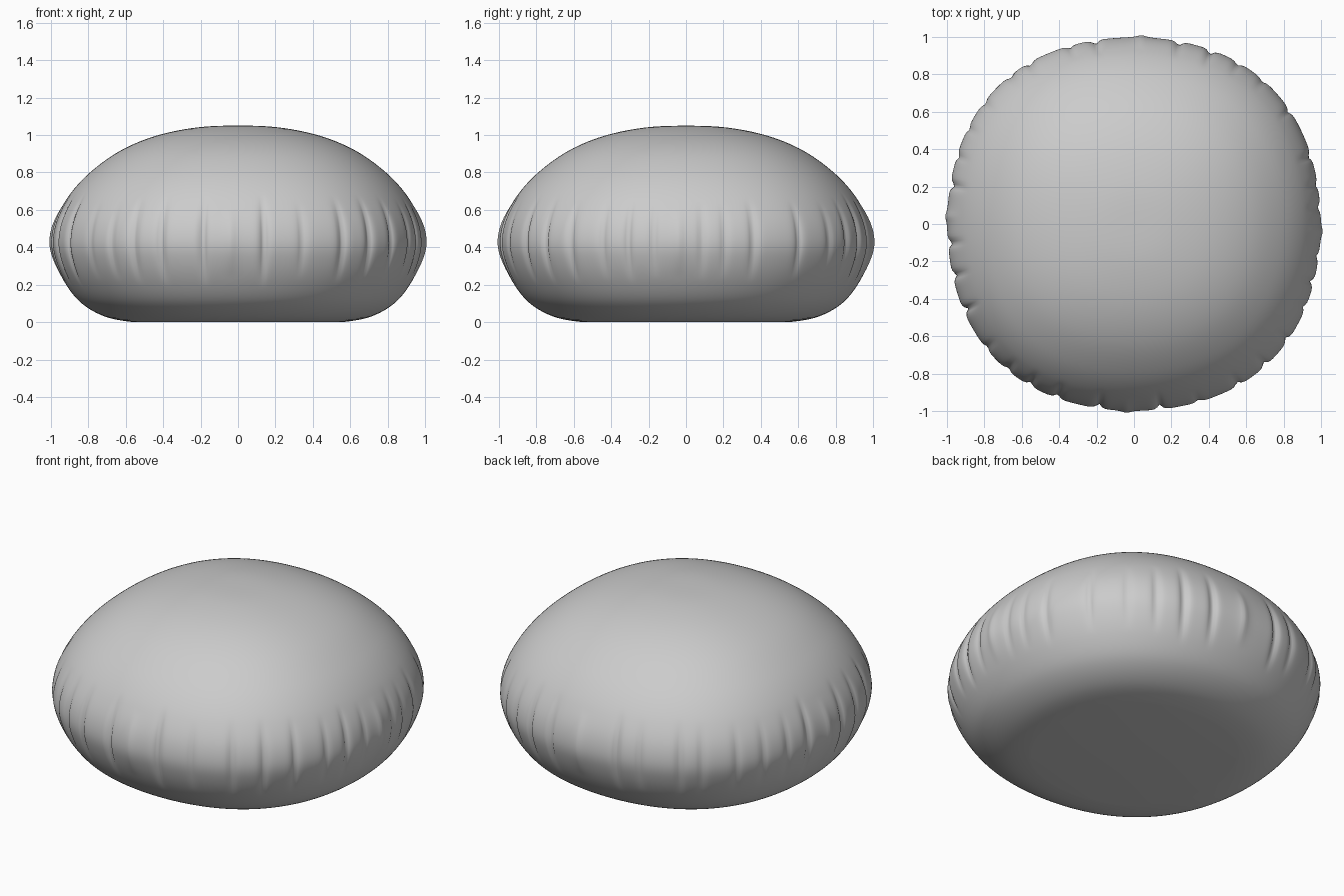
import bpy, bmesh, math, random
from mathutils import Vector

if "Cube" in bpy.data.objects:
    bpy.data.objects.remove(bpy.data.objects["Cube"])

random.seed(4)
SEG, SUB, SEAM = 400, 7, 0.44

# side profile (radius, height), top centre to edge of flat base
PROFILE = [(0.0, 1.05), (0.22, 1.04), (0.44, 0.995), (0.63, 0.915), (0.79, 0.80),
           (0.90, 0.68), (0.965, 0.56), (0.99, 0.44), (0.977, 0.335), (0.93, 0.22),
           (0.84, 0.105), (0.71, 0.03), (0.55, 0.0)]

# pleat angles in degrees around the seam
PLEATS = [5, 12, 21, 36, 48, 57, 66, 76, 102, 110, 123, 130, 141, 150, 159, 168,
          186, 196, 207, 220, 229, 237, 246, 259, 278, 290, 303, 313, 323, 334, 342, 350]
DEPTHS = [random.uniform(0.016, 0.04) for _ in PLEATS]
BUMPS = [87.7, 177.7, 267.7, 357.7]


def smooth_curve(pts):
    pts = [Vector(p) for p in pts]
    ext = [Vector((-pts[1].x, pts[1].y))] + pts + [Vector((0.4, 0.0))]
    out = []
    for i in range(1, len(ext) - 2):
        a, b, c, d = ext[i - 1:i + 3]
        for k in range(SUB):
            t = k / SUB
            out.append(0.5 * (2 * b + (c - a) * t + (2 * a - 5 * b + 4 * c - d) * t * t
                              + (3 * b - a - 3 * c + d) * t ** 3))
    out.append(pts[-1])
    return out


def gap(a, b):
    return abs((a - b + 180) % 360 - 180)


def pleat_offset(deg, z):
    off = 0.0
    for a, d in zip(PLEATS, DEPTHS):
        reach = 0.17 + 2.2 * d
        f = max(0.0, 1 - ((z - SEAM) / reach) ** 2) ** 1.5
        g = gap(deg, a)
        off += f * d * (0.22 * math.exp(-(g / 3.2) ** 2) - math.exp(-(g / 1.2)))
    f = max(0.0, 1 - ((z - SEAM) / 0.2) ** 2) ** 1.5
    for a in BUMPS:
        off += f * 0.015 * math.exp(-gap(deg, a) / 1.8)
    return off + 0.006 * f


# rounded-square cushion body with pleated seam
bm = bmesh.new()
curve = smooth_curve(PROFILE)
top = bm.verts.new((0, 0, curve[0].y))
rings = []
for p in curve[1:]:
    ring = []
    for i in range(SEG):
        t = 2 * math.pi * i / SEG
        r = p.x * (1 + 0.037 * math.sin(2 * t) ** 2) + pleat_offset(math.degrees(t), p.y)
        ring.append(bm.verts.new((r * math.cos(t), r * math.sin(t), max(0.0, p.y))))
    rings.append(ring)
for i in range(SEG):
    j = (i + 1) % SEG
    bm.faces.new((top, rings[0][i], rings[0][j]))
    for a, b in zip(rings, rings[1:]):
        bm.faces.new((a[i], b[i], b[j], a[j]))

# flat base
base = bm.verts.new((0, 0, 0))
for i in range(SEG):
    bm.faces.new((base, rings[-1][(i + 1) % SEG], rings[-1][i]))
for f in bm.faces:
    f.smooth = True

mesh = bpy.data.meshes.new("pouf_cushion")
bm.to_mesh(mesh)
bm.free()
obj = bpy.data.objects.new("pouf_cushion", mesh)
bpy.context.collection.objects.link(obj)
